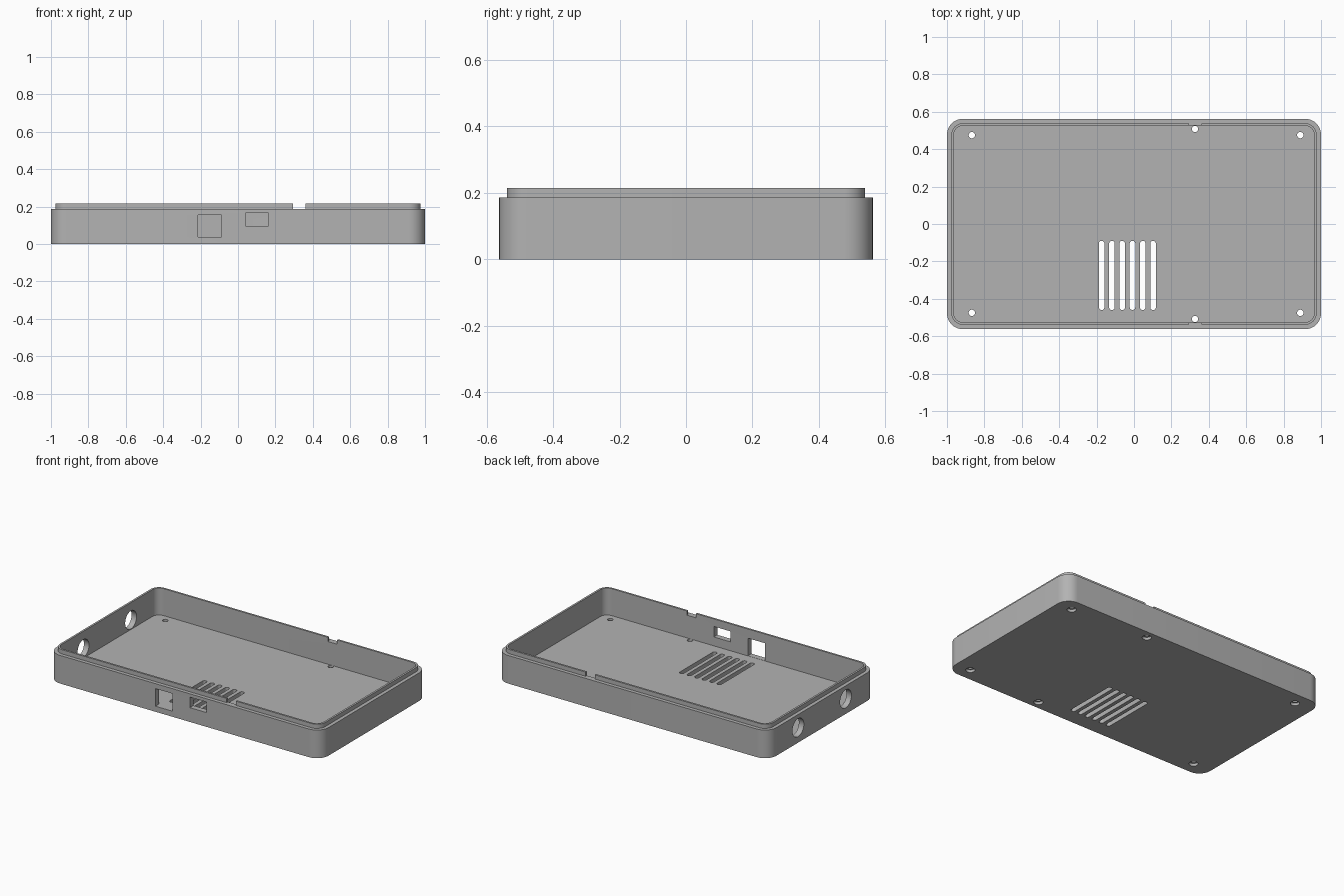
import bpy, bmesh, math
from mathutils import Matrix, Vector

cube = bpy.data.objects.get("Cube")
if cube:
    bpy.data.objects.remove(cube, do_unlink=True)

HX, HY = 1.0, 0.5625               # half length and half depth
BODY_TOP, LIP_TOP, FLOOR = 0.187, 0.215, 0.036

grey = bpy.data.materials.new("plain_grey")
grey.use_nodes = True
colour = (0.45, 0.45, 0.45, 1)
grey.diffuse_color = colour
grey.node_tree.nodes["Principled BSDF"].inputs["Base Color"].default_value = colour


def rounded(hx, hy, r, steps=10):
    """Outline of a rounded rectangle centred on the origin."""
    pts = []
    for q, (sx, sy) in enumerate([(1, 1), (-1, 1), (-1, -1), (1, -1)]):
        for i in range(steps + 1):
            a = (q + i / steps) * math.pi / 2
            pts.append((sx * (hx - r) + r * math.cos(a), sy * (hy - r) + r * math.sin(a)))
    return pts


def loft(bm, rings):
    """Skin a stack of (outline, z) rings and cap both ends."""
    loops = [[bm.verts.new((x, y, z)) for x, y in pts] for pts, z in rings]
    n = len(loops[0])
    for a, b in zip(loops, loops[1:]):
        for i in range(n):
            j = (i + 1) % n
            bm.faces.new((a[i], a[j], b[j], b[i]))
    bm.faces.new(loops[0][::-1])
    bm.faces.new(loops[-1])


def finish(name, bm):
    bmesh.ops.recalc_face_normals(bm, faces=bm.faces)
    mesh = bpy.data.meshes.new(name)
    bm.to_mesh(mesh)
    bm.free()
    mesh.materials.append(grey)
    obj = bpy.data.objects.new(name, mesh)
    bpy.context.collection.objects.link(obj)
    return obj


def box(bm, x0, x1, y0, y1, z0, z1):
    m = Matrix.Translation(((x0 + x1) / 2, (y0 + y1) / 2, (z0 + z1) / 2))
    bmesh.ops.create_cube(bm, size=1, matrix=m @ Matrix.Diagonal((x1 - x0, y1 - y0, z1 - z0, 1)))


def circle(x, y, r, n=32):
    return [(x + r * math.cos(i * math.tau / n), y + r * math.sin(i * math.tau / n)) for i in range(n)]


# Tray: outer wall, ledge, raised lip, inner wall and floor in one skin
bm = bmesh.new()
outer = rounded(HX, HY, 0.085)
lip = rounded(HX - 0.024, HY - 0.024, 0.061)
inner = rounded(HX - 0.037, HY - 0.037, 0.048)
loft(bm, [(outer, 0), (outer, BODY_TOP), (lip, BODY_TOP), (lip, LIP_TOP),
          (inner, LIP_TOP), (inner, FLOOR)])
tray = finish("tray", bm)

# All openings gathered in one cutter
bm = bmesh.new()

# Port windows in the front wall
box(bm, -0.213, -0.088, -0.6, -0.5, 0.037, 0.154)
box(bm, 0.04, 0.163, -0.6, -0.5, 0.095, 0.165)

# Notches in the lip, front and back
for s in (-1, 1):
    box(bm, 0.294, 0.361, s * 0.53 - 0.02, s * 0.53 + 0.02, BODY_TOP, 0.25)

# Round holes in the end wall
for y in (-0.25, 0.25):
    turn = Matrix.Translation((-HX, y, 0.1)) @ Matrix.Rotation(math.pi / 2, 4, 'Y')
    bmesh.ops.create_cone(bm, cap_ends=True, segments=40, radius1=0.06, radius2=0.06,
                          depth=0.16, matrix=turn)

# Vent slots with round ends
for i in range(6):
    slot = rounded(0.015, 0.185, 0.0149, 6)
    cx = -0.173 + i * 0.055
    pts = [(x + cx, y - 0.275) for x, y in slot]
    loft(bm, [(pts, -0.02), (pts, 0.06)])

# Screw holes, counterbored from below
for x, y in ((-0.867, 0.475), (0.889, 0.475), (0.326, 0.508)):
    for s in (-1, 1):
        wide, narrow = circle(x, s * y, 0.028), circle(x, s * y, 0.017)
        loft(bm, [(wide, -0.02), (wide, 0.018), (narrow, 0.018), (narrow, 0.06)])

cutter = finish("opening_cutter", bm)
cutter.hide_render = True
cutter.hide_viewport = True

# Cut the openings and bake the result
mod = tray.modifiers.new("openings", 'BOOLEAN')
mod.operation = 'DIFFERENCE'
mod.solver = 'EXACT'
mod.object = cutter
bpy.context.view_layer.update()
cut = bpy.data.meshes.new_from_object(tray.evaluated_get(bpy.context.evaluated_depsgraph_get()))
tray.modifiers.clear()
tray.data = cut
bpy.data.objects.remove(cutter, do_unlink=True)

# Smooth rounded corners, sharp edges
for o in bpy.context.selected_objects:
    o.select_set(False)
tray.select_set(True)
bpy.context.view_layer.objects.active = tray
bpy.ops.object.shade_smooth_by_angle(angle=math.radians(30))
